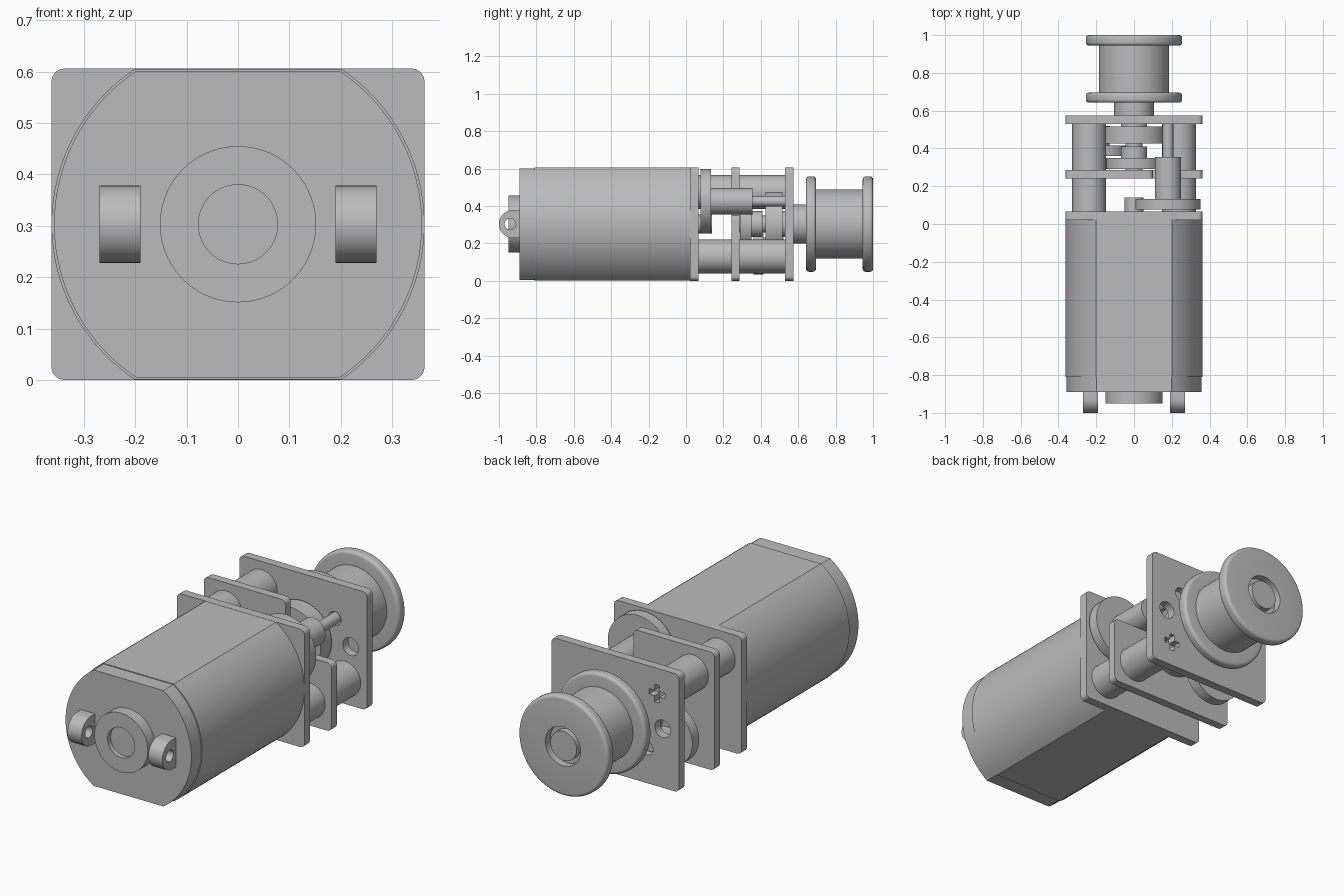
import bpy, bmesh
from math import sin, cos, pi, radians, asin

cube = bpy.data.objects.get("Cube")
if cube:
    bpy.data.objects.remove(cube)

MID = 0.303      # height of the main axis
HALF_W = 0.363   # half width of body and plates

grey = bpy.data.materials.new("plain grey")
grey.use_nodes = True
COLOUR = (0.5, 0.5, 0.5, 1)
grey.diffuse_color = COLOUR
grey.node_tree.nodes["Principled BSDF"].inputs["Base Color"].default_value = COLOUR


def finish(obj):
    obj.data.materials.clear()
    obj.data.materials.append(grey)
    bm = bmesh.new()
    bm.from_mesh(obj.data)
    bmesh.ops.remove_doubles(bm, verts=bm.verts, dist=0.0002)
    bmesh.ops.recalc_face_normals(bm, faces=bm.faces)
    bm.to_mesh(obj.data)
    bm.free()
    bpy.ops.object.select_all(action='DESELECT')
    obj.select_set(True)
    bpy.context.view_layer.objects.active = obj
    bpy.ops.object.shade_smooth_by_angle(angle=radians(30))
    return obj


def extrude(name, loops, start, end, axis='Y'):
    """Fill outlines (inner loops become holes) and extrude along an axis."""
    curve = bpy.data.curves.new(name, 'CURVE')
    curve.dimensions = '2D'
    curve.fill_mode = 'BOTH'
    curve.extrude = (end - start) / 2
    for loop in loops:
        spline = curve.splines.new('POLY')
        spline.points.add(len(loop) - 1)
        for point, (u, v) in zip(spline.points, loop):
            point.co = (u, v, 0, 1)
        spline.use_cyclic_u = True
    temp = bpy.data.objects.new(name, curve)
    bpy.context.collection.objects.link(temp)
    bpy.context.view_layer.update()
    mesh = bpy.data.meshes.new_from_object(temp.evaluated_get(bpy.context.evaluated_depsgraph_get()))
    bpy.data.objects.remove(temp)
    mid = (start + end) / 2
    for v in mesh.vertices:
        x, y, z = v.co
        v.co = (x, mid - z, y) if axis == 'Y' else (mid + z, x, y)
    obj = bpy.data.objects.new(name, mesh)
    bpy.context.collection.objects.link(obj)
    return finish(obj)


def lathe(name, profile, steps=72):
    """Revolve (radius, y) points round the main axis."""
    bm = bmesh.new()
    verts = [bm.verts.new((r, y, MID)) for r, y in profile]
    edges = [bm.edges.new(pair) for pair in zip(verts, verts[1:])]
    bmesh.ops.spin(bm, geom=verts + edges, cent=(0, 0, MID), axis=(0, 1, 0),
                   angle=2 * pi, steps=steps, use_merge=True)
    mesh = bpy.data.meshes.new(name)
    bm.to_mesh(mesh)
    bm.free()
    obj = bpy.data.objects.new(name, mesh)
    bpy.context.collection.objects.link(obj)
    return finish(obj)


def arc(cx, cz, r, a0, a1, n):
    return [(cx + r * cos(a0 + (a1 - a0) * i / n), cz + r * sin(a0 + (a1 - a0) * i / n))
            for i in range(n + 1)]


def circle(cx, cz, r, n=48):
    return arc(cx, cz, r, 0, 2 * pi, n)[:-1]


def flat_sided(r, half_h):
    a = asin(half_h / r)
    return arc(0, MID, r, -a, a, 32) + arc(0, MID, r, pi - a, pi + a, 32)


def rounded(points, r=0.025):
    """Rounded corners for (x, z, start angle, inward x, inward z) entries."""
    out = []
    for x, z, a, sx, sz in points:
        out += arc(x + sx * r, z + sz * r, r, a, a + pi / 2, 6)
    return out


def cross(cx, cz, a=0.045, b=0.014):
    quarter = [(a, -b), (a, b), (b, b)]
    pts = []
    for _ in range(4):
        pts += quarter
        quarter = [(-z, x) for x, z in quarter]
    return [(cx + x, cz + z) for x, z in pts]


# Motor can and end cap
extrude("motor_body", [flat_sided(HALF_W, 0.302)], -0.81, 0.03)
extrude("motor_end_cap", [flat_sided(0.358, 0.298)], -0.89, -0.81)
lathe("rear_bearing", [(0, -0.925), (0.077, -0.925), (0.077, -0.95), (0.152, -0.95), (0.152, -0.89)])

# Terminal lugs with eyelets
lug = [(-0.89, MID + 0.075)] + arc(-0.925, MID, 0.075, pi / 2, 1.5 * pi, 24) + [(-0.89, MID - 0.075)]
for side, x in (("right", -0.27), ("left", 0.19)):
    extrude(side + "_terminal", [lug, circle(-0.94, MID, 0.03, 24)], x, x + 0.08, 'X')

# Gearbox plates
TOP = 2 * MID
full = rounded([(HALF_W, TOP, 0, -1, -1), (-HALF_W, TOP, pi / 2, 1, -1),
                (-HALF_W, 0, pi, 1, 1), (HALF_W, 0, 1.5 * pi, -1, 1)])
notched = rounded([(HALF_W, 0.35, 0, -1, -1)]) + [(0.1, 0.35)] + rounded(
    [(0.1, TOP, 0, -1, -1), (-HALF_W, TOP, pi / 2, 1, -1),
     (-HALF_W, 0, pi, 1, 1), (HALF_W, 0, 1.5 * pi, -1, 1)])
posts = {"right": (-0.237, 0.475), "left": (0.237, 0.13)}
upper, lower = (0.18, 0.425), (-0.18, 0.18)   # layshaft centres
extrude("motor_plate", [full], 0.022, 0.067)
extrude("middle_plate", [notched], 0.242, 0.285)
extrude("output_plate", [full, circle(0.27, MID, 0.045), circle(-0.27, MID, 0.045),
                         circle(*upper, 0.035, 24), circle(*lower, 0.035, 24),
                         cross(*posts["right"]), cross(*posts["left"])], 0.53, 0.575)

# Spacer posts
for side, centre in posts.items():
    extrude(side + "_post_front", [circle(*centre, 0.09)], 0.067, 0.242)
    extrude(side + "_post_back", [circle(*centre, 0.09)], 0.285, 0.53)

# Gear train: name, centre, radius, start, end
axis = (0, MID)
for name, centre, r, y0, y1 in (
        ("motor_pinion", axis, 0.05, 0.067, 0.14),
        ("first_gear", upper, 0.172, 0.078, 0.133),
        ("first_pinion", upper, 0.07, 0.133, 0.355),
        ("first_shaft", upper, 0.028, 0.355, 0.55),
        ("second_gear", axis, 0.147, 0.29, 0.35),
        ("second_pinion", axis, 0.07, 0.35, 0.41),
        ("third_gear", lower, 0.147, 0.36, 0.415),
        ("third_pinion", lower, 0.05, 0.415, 0.52),
        ("third_shaft", lower, 0.028, 0.285, 0.55),
        ("output_gear", axis, 0.172, 0.425, 0.515),
        ("gear_axle", axis, 0.045, 0.285, 0.53),
        ("output_collar", axis, 0.07, 0.515, 0.53),
        ("output_bushing", axis, 0.105, 0.575, 0.645),
        ("output_shaft", axis, 0.075, 0.645, 0.995)):
    extrude(name, [circle(*centre, r, 56)], y0, y1)


# Flanged spool with a bore round the shaft end
def flange(y0, y1, r=0.255, c=0.016):
    return arc(r - c, y0 + c, c, -pi / 2, 0, 5) + arc(r - c, y1 - c, c, 0, pi / 2, 5)


lathe("spool", [(0.075, 0.642)] + flange(0.642, 0.695) + [(0.185, 0.695), (0.185, 0.945)]
      + flange(0.945, 1.0) + [(0.1, 1.0), (0.1, 0.96), (0.075, 0.96)])
